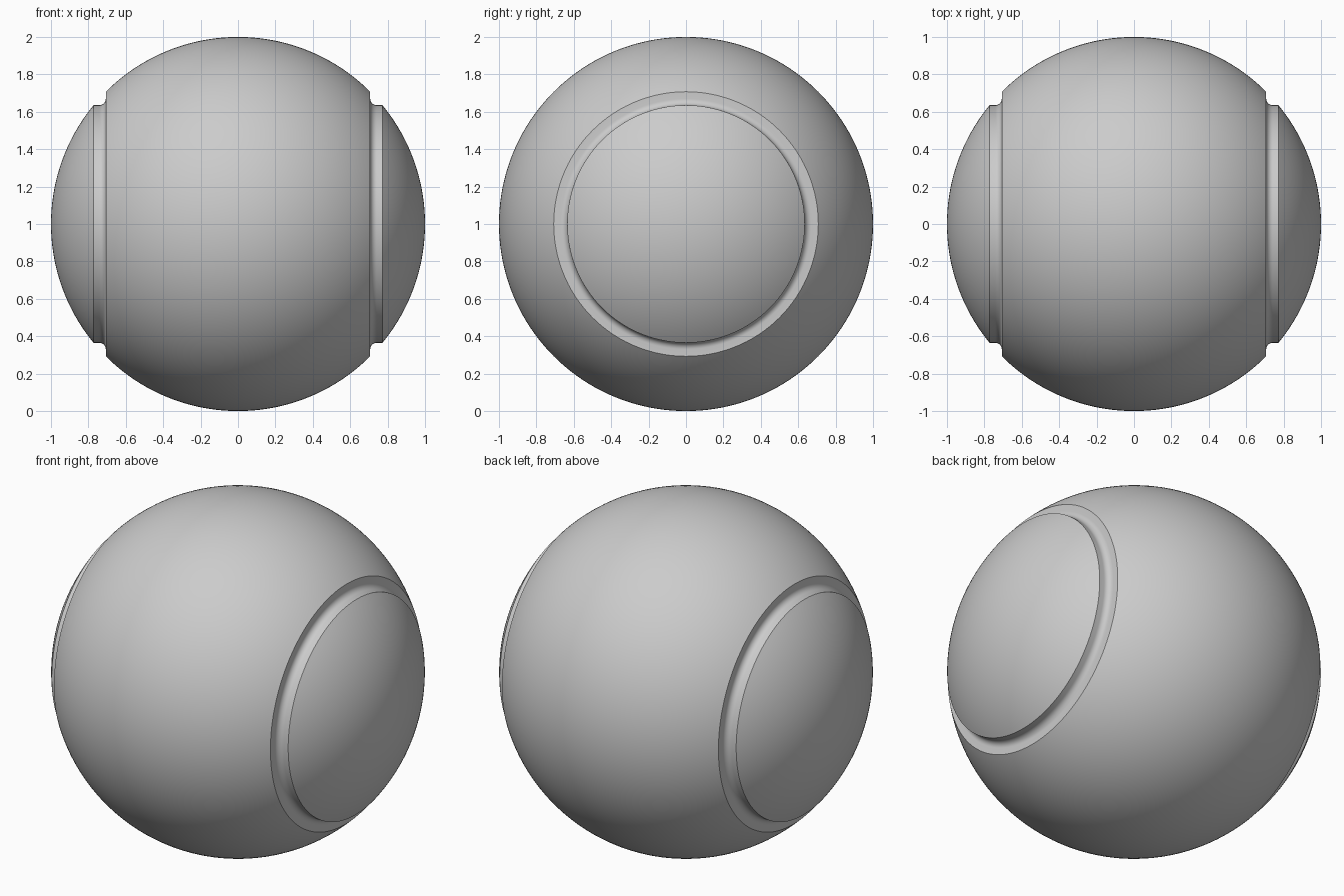
import bpy, bmesh
from math import sin, cos, pi, radians, asin, acos
from mathutils import Matrix, Vector

if "Cube" in bpy.data.objects:
    bpy.data.objects.remove(bpy.data.objects["Cube"])

SEGMENTS = 160
EDGE_X = 0.707      # where the main ball stops and the groove begins
NECK_R = 0.635      # radius of the groove floor
FILLET = 0.035      # rounding between groove wall and floor


def arc(cx, cr, radius, a0, a1, n):
    """Points (x, r) along an arc; angle measured from +x."""
    return [(cx + radius * cos(a0 + (a1 - a0) * i / n),
             cr + radius * sin(a0 + (a1 - a0) * i / n)) for i in range(n + 1)]


# Right half of the profile: ball, groove wall with fillet, floor, end cap
half = arc(0, 0, 1, pi / 2, acos(EDGE_X), 32)
half += arc(EDGE_X + FILLET, NECK_R + FILLET, FILLET, pi, 1.5 * pi, 8)
half += arc(0, 0, 1, asin(NECK_R), 0, 28)
half[-1] = (1.0, 0.0)
profile = [(-x, r) for x, r in reversed(half[1:])] + half

# Revolve the profile around the x axis
bm = bmesh.new()
verts = [bm.verts.new((x, 0, r)) for x, r in profile]
edges = [bm.edges.new(pair) for pair in zip(verts, verts[1:])]
bmesh.ops.spin(bm, geom=verts + edges, cent=(0, 0, 0), axis=(1, 0, 0),
               angle=2 * pi, steps=SEGMENTS, use_merge=False)
bmesh.ops.remove_doubles(bm, verts=bm.verts, dist=1e-5)
bmesh.ops.recalc_face_normals(bm, faces=bm.faces)
bmesh.ops.transform(bm, matrix=Matrix.Translation(Vector((0, 0, 1))), verts=bm.verts)

mesh = bpy.data.meshes.new("grooved_ball")
bm.to_mesh(mesh)
bm.free()
ball = bpy.data.objects.new("grooved_ball", mesh)
bpy.context.collection.objects.link(ball)

# Smooth surface with crisp groove rims
bpy.context.view_layer.objects.active = ball
ball.select_set(True)
bpy.ops.object.shade_smooth_by_angle(angle=radians(30))
